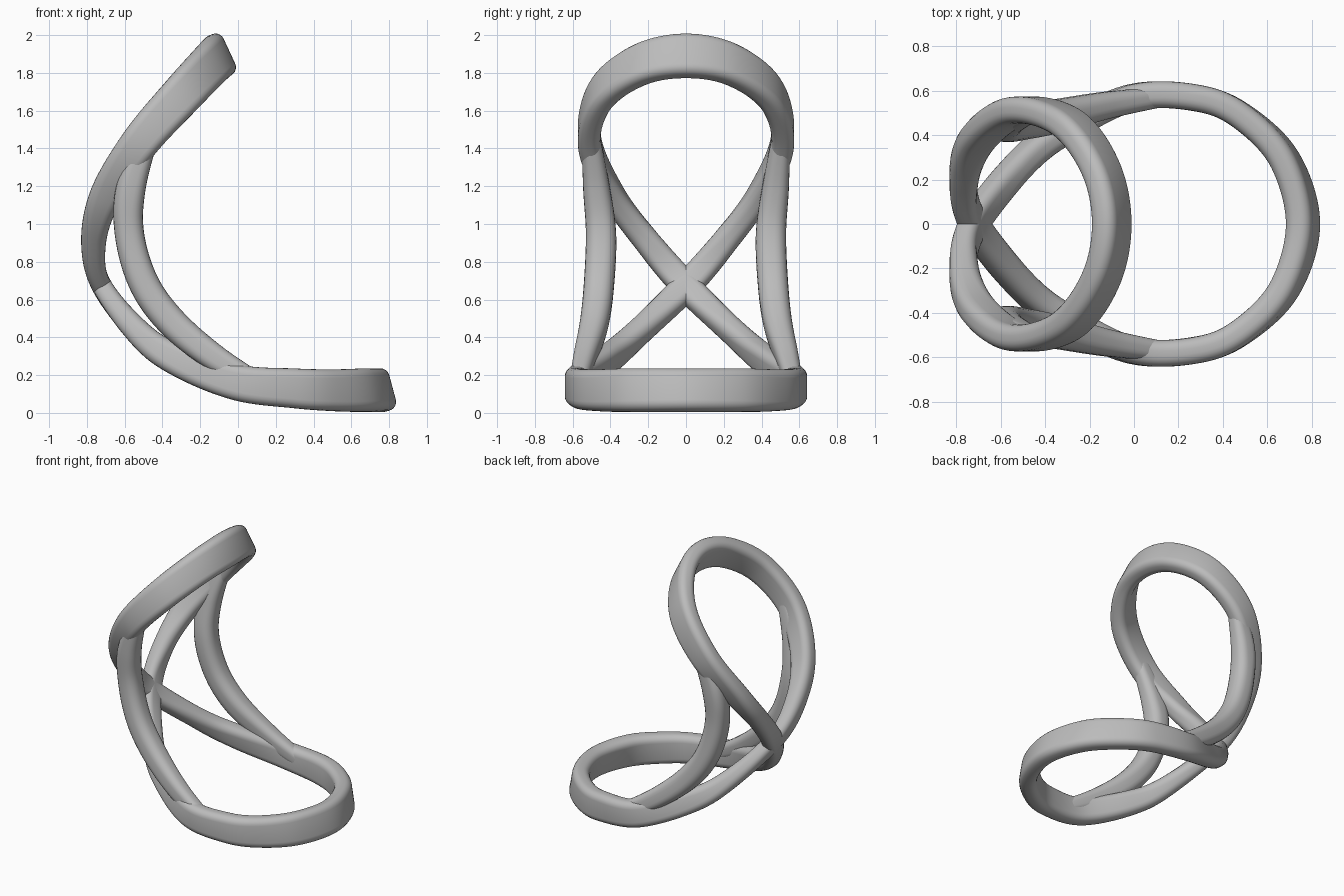
import bpy, bmesh, math
from mathutils import Vector

if "Cube" in bpy.data.objects:
    bpy.data.objects.remove(bpy.data.objects["Cube"], do_unlink=True)

grey = bpy.data.materials.new("plain grey")
grey.use_nodes = True
grey.diffuse_color = (0.5, 0.5, 0.5, 1)
grey.node_tree.nodes["Principled BSDF"].inputs["Base Color"].default_value = (0.5, 0.5, 0.5, 1)

STEPS = 12
CORNER = 5


def catmull(points, closed):
    """Smooth every channel of the control points."""
    n = len(points)
    pick = (lambda i: points[i % n]) if closed else (lambda i: points[min(max(i, 0), n - 1)])
    out = []
    for i in range(n if closed else n - 1):
        quad = [pick(i + k) for k in (-1, 0, 1, 2)]
        for s in range(STEPS):
            t = s / STEPS
            out.append([0.5 * (2 * b + (c - a) * t + (2 * a - 5 * b + 4 * c - d) * t ** 2
                               + (3 * b - a - 3 * c + d) * t ** 3)
                        for a, b, c, d in zip(*quad)])
    if not closed:
        out.append(list(points[-1]))
    return out


def rounded_rect(width, depth):
    """Outline of a bar section with rounded corners."""
    r = 0.4 * min(width, depth)
    outline = []
    for q, (sx, sy) in enumerate(((1, 1), (-1, 1), (-1, -1), (1, -1))):
        for k in range(CORNER + 1):
            a = math.pi / 2 * (q + k / CORNER)
            outline.append((sx * (width / 2 - r) + r * math.cos(a),
                            sy * (depth / 2 - r) + r * math.sin(a)))
    return outline


def sweep(name, points, closed):
    """Sweep the section along x, y, z, tilt, width, depth control points."""
    path = catmull(points, closed)
    n = len(path)
    bm = bmesh.new()
    rings = []
    for i, (x, y, z, tilt, width, depth) in enumerate(path):
        after = path[(i + 1) % n] if closed else path[min(i + 1, n - 1)]
        before = path[i - 1] if closed else path[max(i - 1, 0)]
        tangent = (Vector(after[:3]) - Vector(before[:3])).normalized()
        a = math.radians(tilt)
        axis = Vector((math.cos(a), 0, math.sin(a)))
        axis = (axis - tangent * axis.dot(tangent)).normalized()
        side = axis.cross(tangent)
        rings.append([bm.verts.new(Vector((x, y, z)) + side * u + axis * v)
                      for u, v in rounded_rect(width, depth)])
    for i in range(n if closed else n - 1):
        a, b = rings[i], rings[(i + 1) % n]
        for j in range(len(a)):
            k = (j + 1) % len(a)
            bm.faces.new((a[j], a[k], b[k], b[j]))
    if not closed:
        bm.faces.new(rings[0])
        bm.faces.new(rings[-1])
    bmesh.ops.recalc_face_normals(bm, faces=bm.faces)
    mesh = bpy.data.meshes.new(name)
    bm.to_mesh(mesh)
    bm.free()
    mesh.materials.append(grey)
    obj = bpy.data.objects.new(name, mesh)
    bpy.context.collection.objects.link(obj)
    bpy.ops.object.select_all(action="DESELECT")
    obj.select_set(True)
    bpy.context.view_layer.objects.active = obj
    bpy.ops.object.shade_smooth_by_angle(angle=math.radians(35))
    return obj


def full_loop(half):
    """Out along one side, back along the mirrored side."""
    return half + [(p[0], -p[1]) + p[2:] for p in reversed(half[1:-1])]


# Figure-eight bar: lower ring and upper ring crossing at the back
crossing = (-.72, 0, .67, 22, .15, .105)
lower = [crossing,
         (-.5, .28, .4, 50, .13, .14),
         (-.3, .43, .27, 62, .12, .17),
         (0, .57, .16, 80, .12, .19),
         (.3, .563, .13, 88, .12, .21),
         (.5, .473, .12, 94, .12, .22),
         (.68, .285, .12, 101, .12, .23),
         (.76, 0, .12, 105, .12, .23)]
upper = [crossing,
         (-.765, .2, .9, 0, .14, .13),
         (-.7, .385, 1.15, -20, .125, .17),
         (-.52, .51, 1.43, -40, .12, .2),
         (-.3, .455, 1.68, -52, .12, .22),
         (-.15, .25, 1.84, -61, .12, .23),
         (-.1, 0, 1.89, -65, .12, .24)]
sweep("figure_eight_bar", full_loop(lower) + full_loop(upper), True)

# Side struts joining the two rings
strut = [(.14, .575, .14, 75, .09, .1),
         (-.12, .535, .29, 58, .12, .14),
         (-.35, .485, .48, 45, .15, .16),
         (-.5, .46, .69, 25, .16, .16),
         (-.575, .45, .95, 5, .16, .155),
         (-.565, .475, 1.2, -12, .14, .155),
         (-.46, .508, 1.5, -25, .09, .1)]
side_strut = sweep("side_struts", strut, False)
mirror = side_strut.modifiers.new("other_side", "MIRROR")
mirror.use_axis = (False, True, False)
